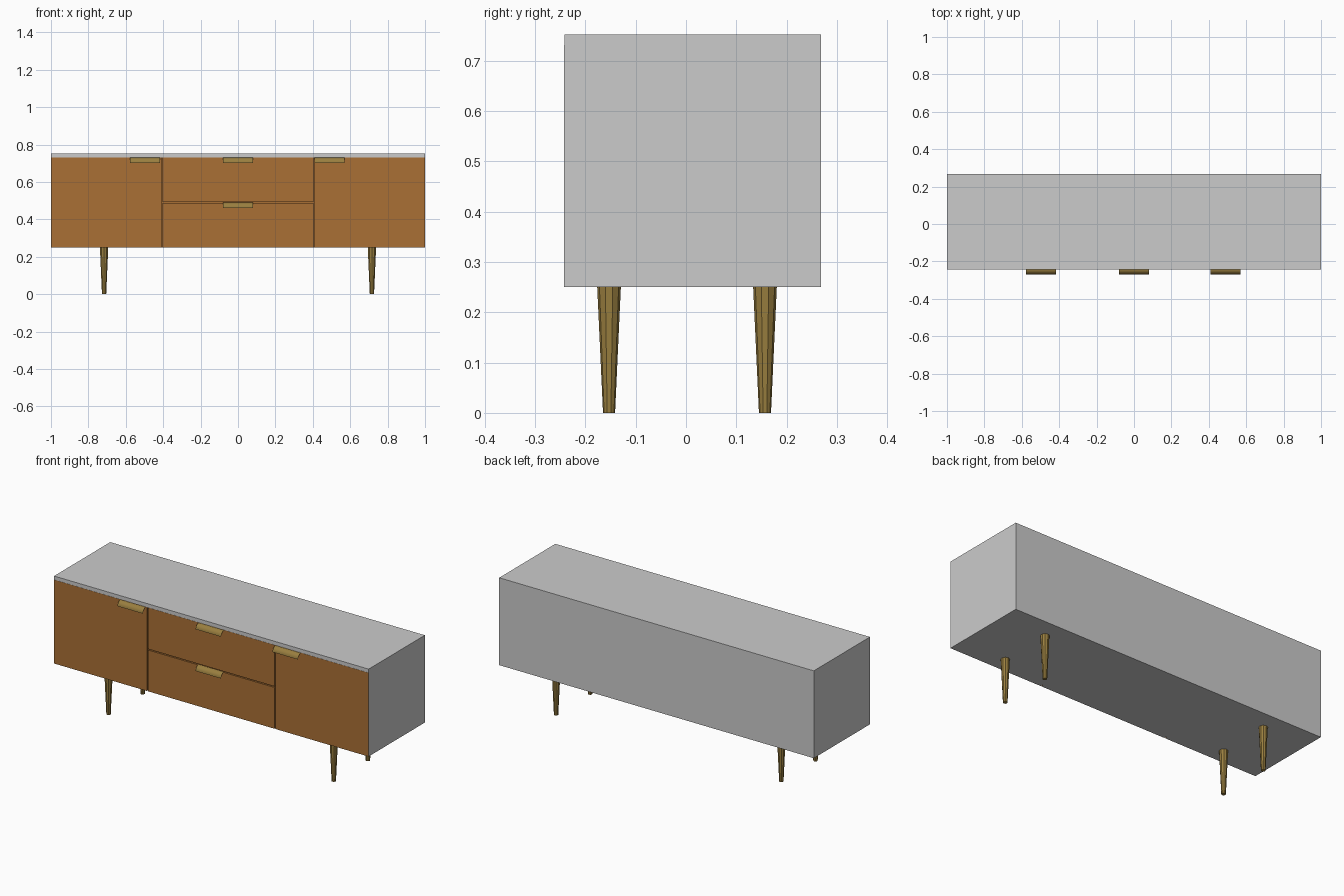
import bpy, bmesh, math
from mathutils import Matrix, Vector

old = bpy.data.objects.get("Cube")
if old:
    bpy.data.objects.remove(old, do_unlink=True)


def material(name, rgb):
    m = bpy.data.materials.new(name)
    m.use_nodes = True
    m.diffuse_color = (*rgb, 1)
    m.node_tree.nodes["Principled BSDF"].inputs["Base Color"].default_value = (*rgb, 1)
    return m


grey = material("grey_lacquer", (0.6, 0.6, 0.6))
wood = material("brown_wood", (0.4, 0.16, 0.035))
brass = material("dull_brass", (0.32, 0.21, 0.05))


def add_object(name, bm, *mats):
    bmesh.ops.recalc_face_normals(bm, faces=bm.faces)
    mesh = bpy.data.meshes.new(name)
    bm.to_mesh(mesh)
    bm.free()
    for m in mats:
        mesh.materials.append(m)
    ob = bpy.data.objects.new(name, mesh)
    bpy.context.scene.collection.objects.link(ob)
    return ob


def add_box(bm, low, high):
    low, high = Vector(low), Vector(high)
    bmesh.ops.create_cube(bm, size=1, matrix=Matrix.Translation((low + high) / 2)
                          @ Matrix.Diagonal((*(high - low), 1)))


FRONT, BACK, BOTTOM, SLAB, TOP = -0.243, 0.268, 0.25, 0.731, 0.752
SPLIT, MID, GAP = 0.406, 0.49, 0.003

# Case, with door and drawer gaps cut into the wooden front
bm = bmesh.new()
add_box(bm, (-1, FRONT, BOTTOM), (1, BACK, SLAB))
case = add_object("case", bm, grey, wood)


def cut(name, low, high):
    bm = bmesh.new()
    add_box(bm, low, high)
    cutter = add_object(name, bm, wood)
    cutter.hide_render = True
    cutter.hide_set(True)
    mod = case.modifiers.new(name, 'BOOLEAN')
    mod.object, mod.operation, mod.solver = cutter, 'DIFFERENCE', 'EXACT'
    return cutter


y0, y1 = FRONT - 0.05, FRONT + 0.012
cutters = [cut("drawer_gap_cutter", (-SPLIT, y0, MID - GAP), (SPLIT, y1, MID + GAP))]
for side, x in (("right", -SPLIT), ("left", SPLIT)):
    cutters.append(cut(side + "_door_gap_cutter", (x - GAP, y0, BOTTOM - 0.05),
                       (x + GAP, y1, SLAB - 0.002)))
bpy.context.view_layer.update()
baked = bpy.data.meshes.new_from_object(
    case.evaluated_get(bpy.context.evaluated_depsgraph_get()))
case.modifiers.clear()
case.data = baked
for c in cutters:
    bpy.data.objects.remove(c, do_unlink=True)
baked.materials.clear()
baked.materials.append(grey)
baked.materials.append(wood)
for f in baked.polygons:
    f.material_index = int(f.center.y < -0.2)

# Top slab
bm = bmesh.new()
add_box(bm, (-1, FRONT + 0.001, SLAB), (1, BACK, TOP))
add_object("top_slab", bm, grey)

# Tapered legs
for side, x in (("right", -0.716), ("left", 0.716)):
    for end, y in (("front", -0.153), ("back", 0.157)):
        bm = bmesh.new()
        bmesh.ops.create_cone(bm, cap_ends=True, segments=10, radius1=0.012, radius2=0.0235,
                              depth=BOTTOM, matrix=Matrix.Translation((x, y, BOTTOM / 2)))
        add_object(f"{end}_{side}_leg", bm, brass)


# Curved lip handles
def handle(name, x, top):
    bm = bmesh.new()
    rows = []
    for i in range(7):
        a = math.radians(15 * i)
        y, z = FRONT - 0.026 * math.sin(a), top - 0.028 * (1 - math.cos(a))
        rows.append([bm.verts.new((x + s * 0.081, y, z)) for s in (-1, 1)])
    for a, b in zip(rows, rows[1:]):
        bm.faces.new((a[0], a[1], b[1], b[0]))
    ob = add_object(name, bm, brass)
    for p in ob.data.polygons:
        p.use_smooth = True


handle("right_door_handle", -0.497, 0.73)
handle("left_door_handle", 0.489, 0.73)
handle("upper_drawer_handle", 0, 0.73)
handle("lower_drawer_handle", 0, MID)
